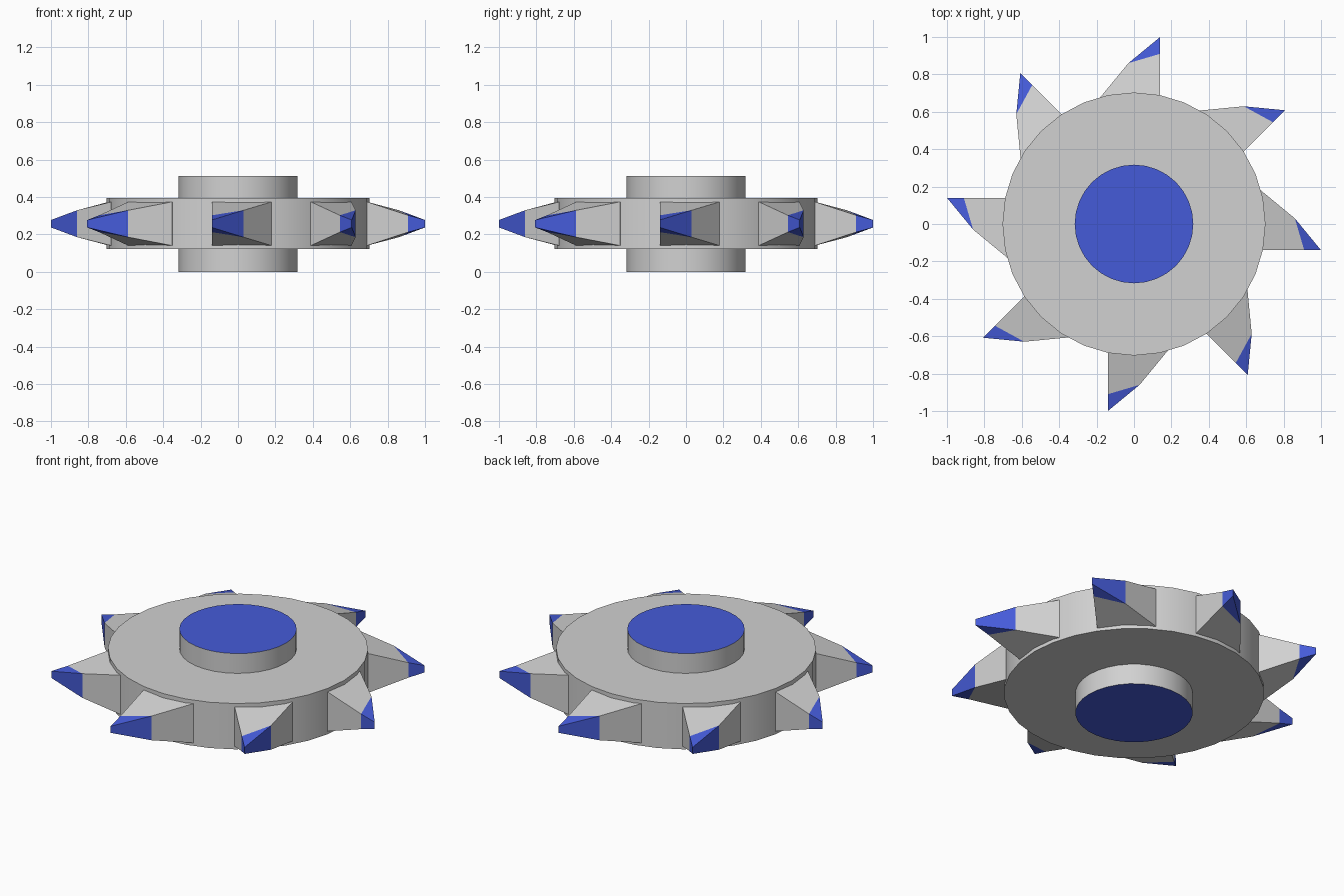
import bpy, bmesh, math

if "Cube" in bpy.data.objects:
    bpy.data.objects.remove(bpy.data.objects["Cube"])

def material(name, rgb):
    m = bpy.data.materials.new(name)
    m.diffuse_color = (*rgb, 1)
    m.use_nodes = True
    m.node_tree.nodes["Principled BSDF"].inputs["Base Color"].default_value = m.diffuse_color
    return m

steel = material("grey steel", (0.64, 0.64, 0.64))
paint = material("blue paint", (0.06, 0.105, 0.69))
ZC = 0.257  # mid height of the cutter

def finish(bm, name, smooth):
    bmesh.ops.recalc_face_normals(bm, faces=bm.faces)
    me = bpy.data.meshes.new(name)
    bm.to_mesh(me)
    bm.free()
    me.materials.append(steel)
    me.materials.append(paint)
    ob = bpy.data.objects.new(name, me)
    bpy.context.collection.objects.link(ob)
    if smooth:
        bpy.context.view_layer.objects.active = ob
        ob.select_set(True)
        bpy.ops.object.shade_smooth_by_angle(angle=math.radians(30))
        ob.select_set(False)
    return ob

def cylinder(name, r, z0, z1, blue_caps):
    bm = bmesh.new()
    n = 32
    rings = [[bm.verts.new((r * math.cos(2 * math.pi * i / n),
                            r * math.sin(2 * math.pi * i / n), z))
              for i in range(n)] for z in (z0, z1)]
    for ring in rings:
        bm.faces.new(ring).material_index = int(blue_caps)
    for i in range(n):
        j = (i + 1) % n
        bm.faces.new((rings[0][i], rings[0][j], rings[1][j], rings[1][i]))
    return finish(bm, name, True)

# Wheel disc and the hub running through it
cylinder("disc", 0.703, 0.122, 0.395, False)
cylinder("hub", 0.317, 0.0, 0.513, True)

# Tooth outline sections: straight side (x, y, half height), curved side
SECTIONS = [((0.14, 0.60, 0.117), (-0.17, 0.60, 0.117)),
            ((0.14, 0.69, 0.117), (-0.18, 0.678, 0.117)),
            ((0.14, 0.91, 0.045), (-0.03, 0.86, 0.072))]
TIP = (0.14, 1.0, 0.020)

def tooth(index):
    a = index * math.pi / 4
    c, s = math.cos(a), math.sin(a)
    bm = bmesh.new()

    def pair(p):  # upper and lower vertex
        x, y, h = p
        return [bm.verts.new((c * x - s * y, s * x + c * y, ZC + k * h)) for k in (1, -1)]

    rings = [(pair(p), pair(q)) for p, q in SECTIONS]
    (p, q) = rings[0]
    bm.faces.new((p[0], p[1], q[1], q[0]))
    for (p0, q0), (p1, q1) in zip(rings, rings[1:]):
        bm.faces.new((p0[0], p0[1], p1[1], p1[0]))
        bm.faces.new((q0[0], q0[1], q1[1], q1[0]))
        for k in (0, 1):
            bm.faces.new((p0[k], q0[k], q1[k], p1[k]))
    # Blue pointed tip
    t = pair(TIP)
    p, q = rings[-1]
    tips = [bm.faces.new((p[0], p[1], t[1], t[0])),
            bm.faces.new((q[0], q[1], t[1], t[0]))]
    tips += [bm.faces.new((p[k], q[k], t[k])) for k in (0, 1)]
    for f in tips:
        f.material_index = 1
    finish(bm, f"tooth_{index + 1}", False)

for i in range(8):
    tooth(i)
